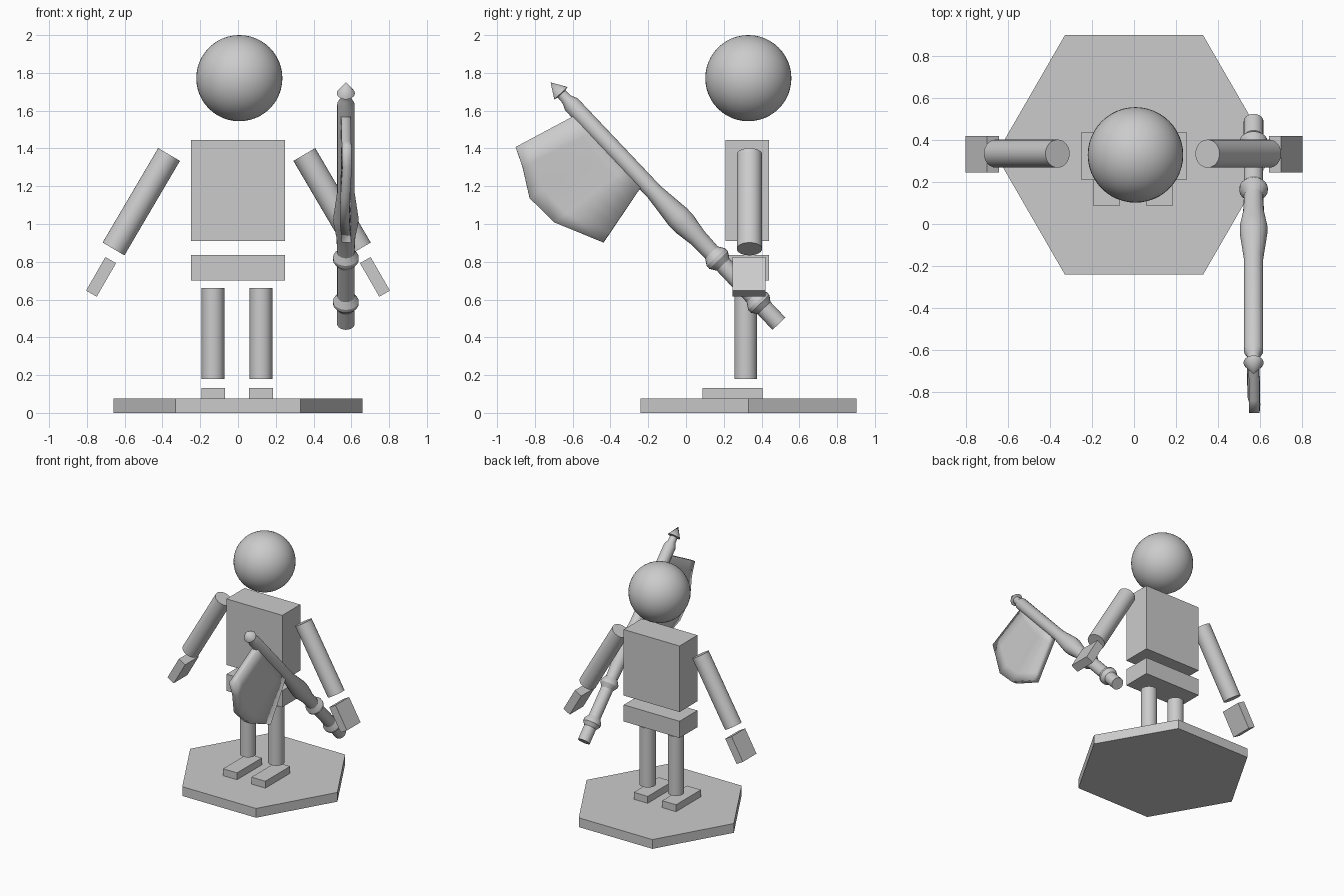
import bpy, bmesh, math
from mathutils import Vector, Matrix

if "Cube" in bpy.data.objects:
    bpy.data.objects.remove(bpy.data.objects["Cube"])

CY = 0.33  # depth centre of the figure


def box(name, centre, size, tilt=0.0):
    bpy.ops.mesh.primitive_cube_add(size=1, location=centre, rotation=(0, tilt, 0))
    ob = bpy.context.object
    ob.name = name
    ob.scale = size
    return ob


def rod(name, a, b, r, sides=32, smooth=True):
    a, b = Vector(a), Vector(b)
    d = b - a
    bpy.ops.mesh.primitive_cylinder_add(vertices=sides, radius=r, depth=d.length,
                                        location=(a + b) / 2)
    ob = bpy.context.object
    ob.name = name
    ob.rotation_euler = d.to_track_quat('Z', 'Y').to_euler()
    if smooth:
        bpy.ops.object.shade_smooth_by_angle(angle=math.radians(35))
    return ob


def mesh_object(name, bm):
    bmesh.ops.recalc_face_normals(bm, faces=bm.faces)
    me = bpy.data.meshes.new(name)
    bm.to_mesh(me)
    bm.free()
    ob = bpy.data.objects.new(name, me)
    bpy.context.collection.objects.link(ob)
    bpy.ops.object.select_all(action='DESELECT')
    ob.select_set(True)
    bpy.context.view_layer.objects.active = ob
    return ob


def lathe(name, profile, sides, matrix):
    bm = bmesh.new()
    vs = [bm.verts.new((r, 0, t)) for r, t in profile]
    es = [bm.edges.new(p) for p in zip(vs, vs[1:])]
    bmesh.ops.spin(bm, geom=vs + es, cent=(0, 0, 0), axis=(0, 0, 1),
                   angle=2 * math.pi, steps=sides)
    bmesh.ops.remove_doubles(bm, verts=bm.verts, dist=1e-4)
    bmesh.ops.transform(bm, matrix=matrix, verts=bm.verts)
    ob = mesh_object(name, bm)
    bpy.ops.object.shade_smooth_by_angle(angle=math.radians(25))
    return ob


# Hexagonal base, corners on the x axis
base = rod("base", (0, CY, 0), (0, CY, 0.075), 0.66, 6, False)
base.rotation_euler = (0, 0, math.radians(30))

# Body and head
box("torso", (0, 0.325, 1.178), (0.5, 0.23, 0.535))
box("hips", (0, 0.325, 0.768), (0.5, 0.23, 0.135))
bpy.ops.mesh.primitive_uv_sphere_add(segments=48, ring_count=24, radius=0.228,
                                     location=(0.007, CY, 1.772))
bpy.context.object.name = "head"
bpy.ops.object.shade_smooth()

# Limbs on both sides
for side, s in (("left", -1), ("right", 1)):
    leg_x = s * 0.127 - 0.005
    rod(side + "_leg", (leg_x, 0.316, 0.18), (leg_x, 0.316, 0.66), 0.06)
    box(side + "_foot", (leg_x, 0.246, 0.103), (0.125, 0.318, 0.056))
    rod(side + "_arm", (s * 0.358 - 0.007, 0.336, 1.368),
        (s * 0.652 - 0.007, 0.336, 0.868), 0.067)
    box(side + "_hand", (s * 0.725, 0.333, 0.72), (0.065, 0.174, 0.205),
        -s * math.radians(30))

# Flag pole: lathed handle, grip rings, swelling and pointed finial
POLE_X = 0.571
foot = Vector((POLE_X, 0.492, 0.472))
tip = Vector((POLE_X, -0.717, 1.75))
aim = (tip - foot).to_track_quat('Z', 'Y').to_matrix().to_4x4()
profile = [(0, 0), (0.047, 0), (0.047, 0.115), (0.068, 0.145), (0.068, 0.165),
           (0.046, 0.2), (0.046, 0.43), (0.068, 0.465), (0.068, 0.485),
           (0.046, 0.52), (0.05, 0.63), (0.066, 0.73), (0.066, 0.78),
           (0.046, 0.96), (0.046, 1.6), (0.03, 1.635), (0.028, 1.675),
           (0.048, 1.68), (0, (tip - foot).length)]
lathe("flag_pole", profile, 20, Matrix.Translation(foot) @ aim)

# Hanging cloth: loft from the pole to the outer edge, gently waved
top, low = Vector((0, -0.56, 1.59)), Vector((0, -0.235, 1.2))
outer = [(-0.902, 1.407), (-0.865, 1.30), (-0.828, 1.137), (-0.696, 1.008), (-0.437, 0.902)]
COLS = 6
bm = bmesh.new()
rows = []
for i, (y, z) in enumerate(outer):
    start = top.lerp(low, i / (len(outer) - 1))
    row = []
    for j in range(COLS + 1):
        p = start.lerp(Vector((0, y, z)), j / COLS)
        p.x = POLE_X + 0.008 * math.sin(i * math.pi / 2 + 0.5) * j / COLS
        row.append(bm.verts.new(p))
    rows.append(row)
for a, b in zip(rows, rows[1:]):
    for j in range(COLS):
        bm.faces.new((a[j], a[j + 1], b[j + 1], b[j]))
flag = mesh_object("flag_cloth", bm)
bpy.ops.object.shade_smooth_by_angle(angle=math.radians(40))
thick = flag.modifiers.new("thickness", 'SOLIDIFY')
thick.thickness = 0.05
thick.offset = 0
